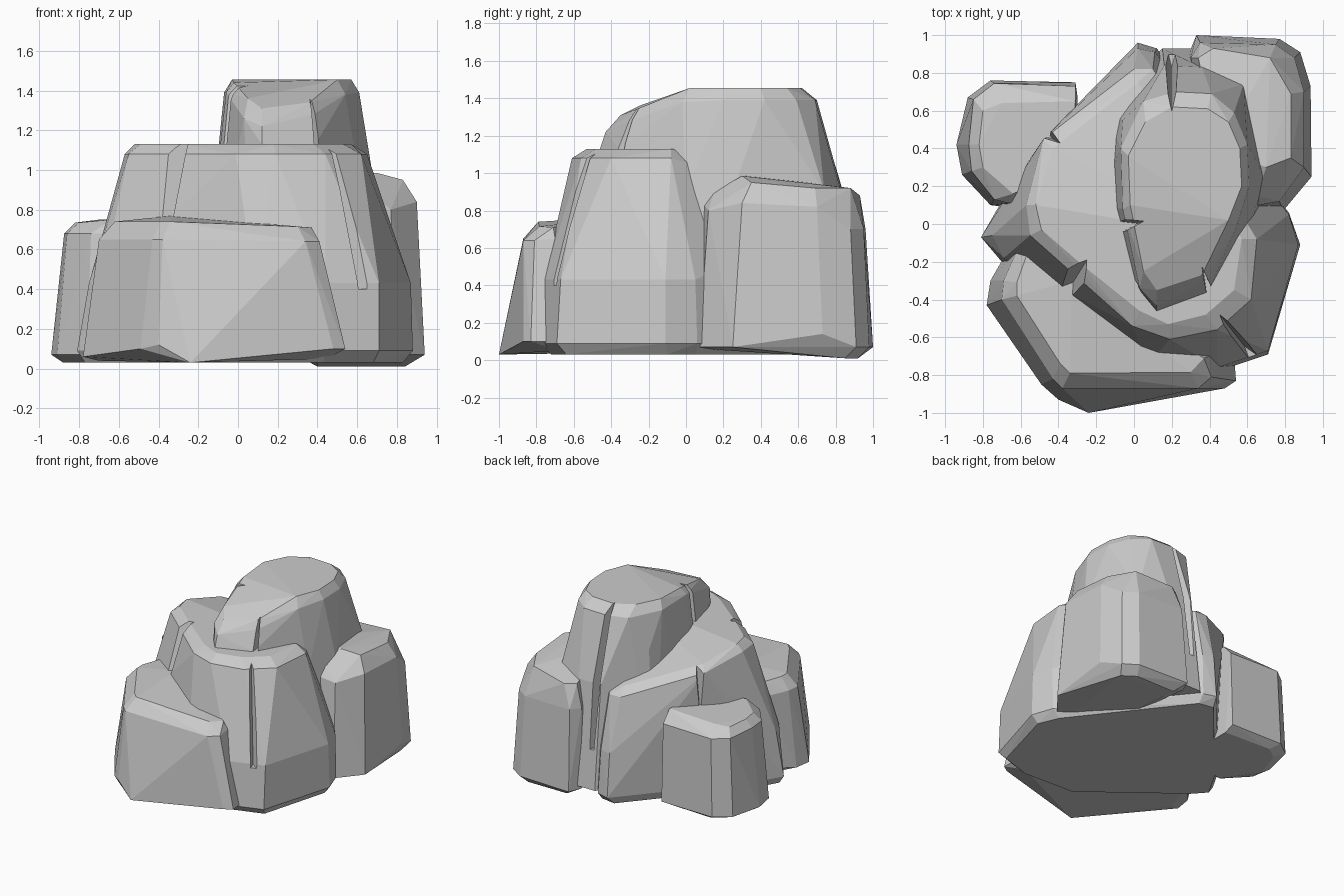
import bpy, bmesh, math


def hull(name, rings):
    # Faceted stone: convex hull around stacked rings; points are (x, y) or (x, y, z)
    bm = bmesh.new()
    for z, pts in rings:
        for p in pts:
            bm.verts.new((p[0], p[1], p[2] if len(p) > 2 else z))
    res = bmesh.ops.convex_hull(bm, input=bm.verts)
    junk = {g for g in res["geom_interior"] + res["geom_unused"]
            if isinstance(g, bmesh.types.BMVert)}
    bmesh.ops.delete(bm, geom=list(junk), context='VERTS')
    bmesh.ops.dissolve_limit(bm, angle_limit=math.radians(3),
                             verts=bm.verts, edges=bm.edges)
    bmesh.ops.recalc_face_normals(bm, faces=bm.faces)
    me = bpy.data.meshes.new(name)
    bm.to_mesh(me)
    bm.free()
    ob = bpy.data.objects.new(name, me)
    bpy.context.collection.objects.link(ob)
    return ob


def crack(rock, top, bottom, inward, width):
    # Narrow V groove running down a stone from top to bottom
    ix, iy = inward
    n = math.hypot(ix, iy)
    ix, iy = ix / n, iy / n
    rings = []
    for x, y, z in (top, bottom):
        w = width / 2
        ox, oy = x - ix * 0.1, y - iy * 0.1
        rings.append((z, [(ox - iy * w * 2, oy + ix * w * 2), (ox + iy * w * 2, oy - ix * w * 2),
                          (x + ix * 0.09, y + iy * 0.09)]))
    cut = hull(rock.name + "_crack_cutter", rings)
    cut.hide_render = True
    cut.hide_viewport = True
    cut.display_type = 'WIRE'
    mod = rock.modifiers.new("crack", 'BOOLEAN')
    mod.operation = 'DIFFERENCE'
    mod.solver = 'EXACT'
    mod.object = cut


# Broad central stone with a flat shelf that falls away at the back
main = hull("central_boulder", [
    (0.03, [(0.83, -0.1), (0.68, -0.64), (0.43, -0.72), (0.0, -0.7), (-0.68, -0.17),
            (-0.77, -0.07), (-0.65, 0.14), (0.0, 0.9), (0.12, 0.88), (0.76, 0.06)]),
    (0.09, [(0.88, -0.11), (0.71, -0.69), (0.44, -0.78), (0.05, -0.76), (-0.7, -0.2),
            (-0.81, -0.07), (-0.7, 0.12), (0.02, 0.96), (0.12, 0.93), (0.82, 0.06)]),
    (0.43, [(0.87, -0.11), (0.71, -0.67), (0.44, -0.76), (0.08, -0.74), (-0.69, -0.18),
            (-0.75, -0.06), (-0.68, 0.12), (0.02, 0.93), (0.11, 0.91), (0.82, 0.05)]),
    (1.08, [(0.65, -0.08), (0.62, -0.4), (0.44, -0.56), (0.19, -0.61), (-0.01, -0.54),
            (-0.3, -0.28), (-0.55, -0.06), (-0.57, 0.1), (-0.48, 0.45, 1.02),
            (0.0, 0.82, 0.84), (0.1, 0.82, 0.84)]),
    (1.13, [(0.57, -0.08), (0.53, -0.35), (0.38, -0.48), (0.18, -0.53), (0.03, -0.46),
            (-0.27, -0.22), (-0.49, -0.03), (-0.52, 0.1), (-0.43, 0.4, 1.06),
            (0.02, 0.75, 0.9)])])
crack(main, (0.49, -0.53, 1.2), (0.64, -0.72, 0.4), (-0.6, 0.8), 0.06)
crack(main, (-0.29, -0.24, 1.2), (-0.4, -0.42, 0.65), (0.6, 0.8), 0.13)
crack(main, (-0.44, 0.47, 1.2), (-0.53, 0.52, 0.6), (0.8, -0.6), 0.07)

# Tall upper stone whose crown slopes down to the front
peak = hull("upper_peak", [
    (0.1, [(0.15, 0.93), (0.36, 0.93), (0.66, 0.8), (0.75, 0.4), (0.72, 0.1),
           (0.3, -0.45), (0.08, -0.5), (-0.2, 0.1), (-0.15, 0.6)]),
    (0.9, [(0.16, 0.84), (0.36, 0.83), (0.58, 0.74), (0.64, 0.5), (0.69, 0.25), (0.62, 0.0)]),
    (1.13, [(0.39, -0.36), (0.12, -0.46), (0.03, -0.35), (-0.08, 0.05), (-0.1, 0.3), (-0.06, 0.55)]),
    (1.39, [(0.05, 0.65), (0.22, 0.7), (0.41, 0.69), (0.53, 0.59), (0.6, 0.42),
            (0.61, 0.2), (0.54, -0.02, 1.38), (0.38, -0.3, 1.28), (0.12, -0.43, 1.22),
            (0.03, -0.34, 1.26), (-0.06, 0.08), (-0.07, 0.4)]),
    (1.455, [(0.06, 0.54), (0.2, 0.62), (0.39, 0.61), (0.5, 0.54), (0.56, 0.4), (0.57, 0.2),
             (0.5, 0.02), (0.36, -0.27, 1.34), (0.12, -0.35, 1.31), (0.05, -0.25, 1.36),
             (-0.02, 0.1, 1.44), (-0.03, 0.36)])])
crack(peak, (0.2, 0.68, 1.5), (0.2, 0.92, 0.4), (0, -1), 0.05)
crack(peak, (0.38, -0.3, 1.5), (0.4, -0.35, 1.0), (-0.3, 1), 0.03)
crack(peak, (-0.03, 0.0, 1.5), (-0.08, -0.02, 1.0), (1, 0.2), 0.06)

# Stone leaning on the back right
hull("back_right_boulder", [
    (0.01, [(0.4, 0.92), (0.74, 0.92), (0.84, 0.85), (0.86, 0.3, 0.06), (0.7, 0.1, 0.06), (0.4, 0.2, 0.06)]),
    (0.07, [(0.29, 0.9), (0.33, 1.0), (0.77, 0.98), (0.88, 0.91), (0.935, 0.73, 0.14),
            (0.94, 0.25), (0.79, 0.07), (0.55, 0.03)]),
    (0.7, [(0.3, 0.88), (0.35, 0.96), (0.75, 0.95), (0.85, 0.88), (0.9, 0.7, 0.82),
           (0.9, 0.3, 0.84), (0.77, 0.12, 0.8), (0.55, 0.08, 0.85)]),
    (0.92, [(0.34, 0.88, 0.88), (0.42, 0.93, 0.88), (0.72, 0.88), (0.83, 0.69), (0.83, 0.35, 0.95),
            (0.7, 0.3, 0.985), (0.65, 0.15, 0.9), (0.45, 0.4, 0.98)])])

# Low stone on the back left
hull("back_left_boulder", [
    (0.03, [(-0.88, 0.4), (-0.8, 0.63), (-0.7, 0.7), (-0.3, 0.68), (-0.3, 0.2), (-0.7, 0.14)]),
    (0.07, [(-0.94, 0.42), (-0.88, 0.67), (-0.76, 0.76), (-0.31, 0.75), (-0.3, 0.2),
            (-0.68, 0.09), (-0.76, 0.1), (-0.91, 0.26)]),
    (0.68, [(-0.875, 0.42), (-0.85, 0.66), (-0.74, 0.745), (-0.31, 0.73), (-0.3, 0.25),
            (-0.66, 0.11), (-0.74, 0.13), (-0.86, 0.28)]),
    (0.75, [(-0.82, 0.42, 0.735), (-0.8, 0.6, 0.735), (-0.7, 0.64), (-0.31, 0.65, 0.77),
            (-0.35, 0.3, 0.77), (-0.64, 0.16), (-0.8, 0.3, 0.735)])])

# Low stone wrapping the front left, widest at its foot
hull("front_left_boulder", [
    (0.04, [(-0.7, -0.4), (-0.6, -0.1), (-0.24, -1.0, 0.03), (-0.2, -0.6), (0.45, -0.7, 0.05), (0.1, -0.4)]),
    (0.1, [(-0.78, -0.43, 0.06), (-0.76, -0.3, 0.06), (-0.64, -0.09), (-0.49, -0.85),
           (-0.4, -0.93, 0.12), (0.48, -0.87), (0.54, -0.83), (0.53, -0.7), (0.1, -0.3)]),
    (0.65, [(-0.7, -0.4), (-0.69, -0.3), (-0.61, -0.12), (-0.43, -0.82), (-0.38, -0.87),
            (0.34, -0.87, 0.64), (0.41, -0.81, 0.64), (0.4, -0.7, 0.65)]),
    (0.74, [(-0.62, -0.38), (-0.62, -0.31), (-0.57, -0.17), (-0.39, -0.74), (-0.34, -0.79),
            (0.3, -0.785, 0.715), (0.37, -0.71, 0.71), (-0.33, -0.3, 0.77)])])
